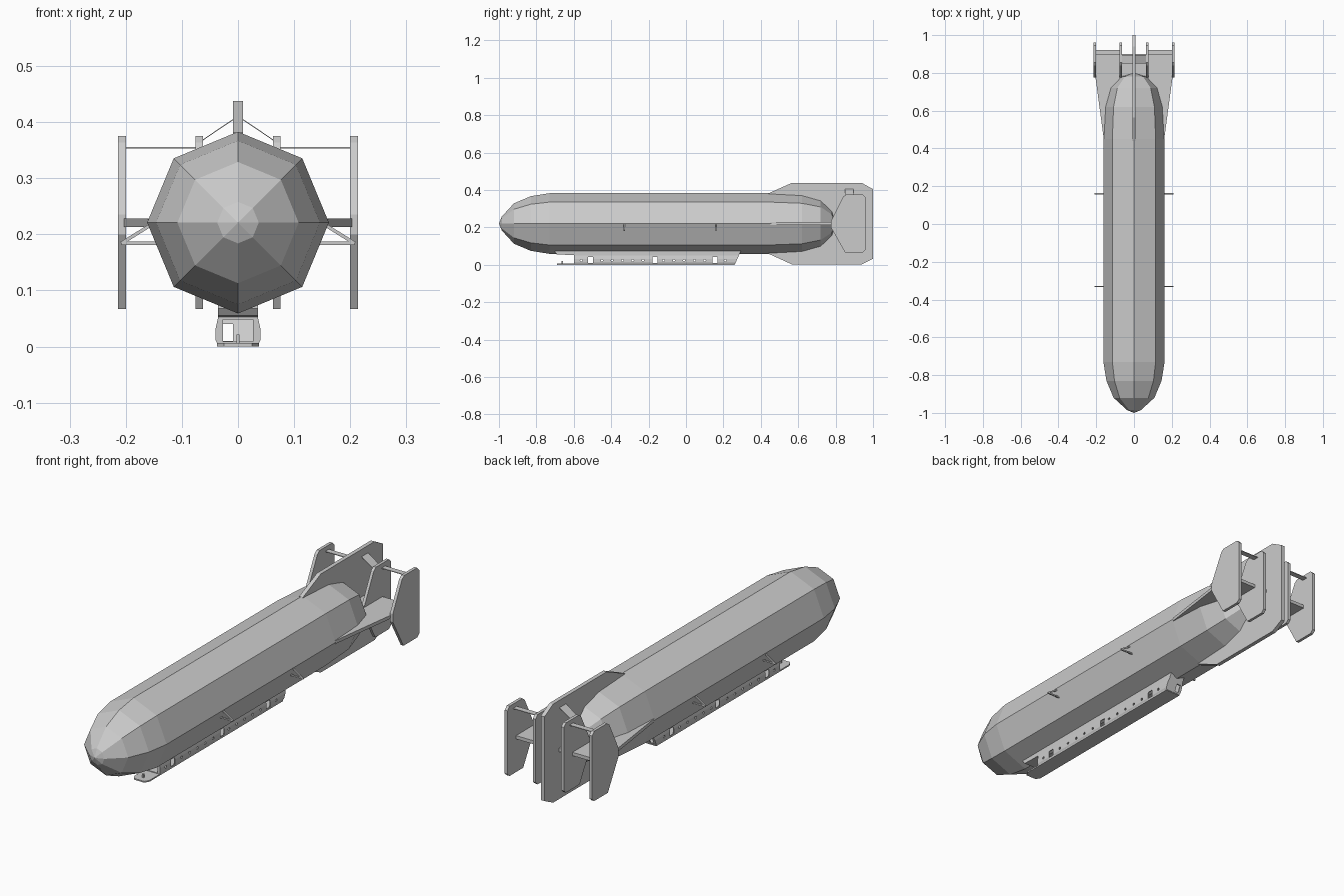
import bpy, bmesh, math
from mathutils import Vector

old = bpy.data.objects.get("Cube")
if old:
    bpy.data.objects.remove(old, do_unlink=True)

grey = bpy.data.materials.new("plain grey")
grey.use_nodes = True
grey.diffuse_color = (0.6, 0.6, 0.6, 1)
grey.node_tree.nodes["Principled BSDF"].inputs["Base Color"].default_value = (0.6, 0.6, 0.6, 1)

AXIS_Z = 0.221  # height of the hull centre line


def finish(name, bm):
    bmesh.ops.recalc_face_normals(bm, faces=bm.faces)
    mesh = bpy.data.meshes.new(name)
    bm.to_mesh(mesh)
    bm.free()
    mesh.materials.append(grey)
    obj = bpy.data.objects.new(name, mesh)
    bpy.context.collection.objects.link(obj)
    return obj


def loft(bm, rings):
    """Skin closed rings of equal length and cap both ends."""
    loops = [[bm.verts.new(p) for p in ring] for ring in rings]
    for a, b in zip(loops, loops[1:]):
        for i in range(len(a)):
            j = (i + 1) % len(a)
            bm.faces.new((a[i], a[j], b[j], b[i]))
    bm.faces.new(loops[0])
    bm.faces.new(loops[-1][::-1])


def side_plate(name, outline, x0, x1):
    """Plate with a (y, z) outline and thickness along x."""
    bm = bmesh.new()
    loft(bm, [[(x, y, z) for y, z in outline] for x in (x0, x1)])
    return finish(name, bm)


def flat_plate(name, outline, z0, z1):
    """Plate with an (x, y) outline and thickness along z."""
    bm = bmesh.new()
    loft(bm, [[(x, y, z) for x, y in outline] for z in (z0, z1)])
    return finish(name, bm)


def add_box(bm, x, y, z):
    loft(bm, [[(px, y[0], z[0]), (px, y[1], z[0]), (px, y[1], z[1]), (px, y[0], z[1])] for px in x])


def rod(name, start, end, radius):
    a, b = Vector(start), Vector(end)
    side = (b - a).cross(Vector((0, 1, 0))).normalized() * radius
    other = Vector((0, radius, 0))
    corners = (side + other, side - other, -side - other, -side + other)
    bm = bmesh.new()
    loft(bm, [[p + c for c in corners] for p in (a, b)])
    return finish(name, bm)


def cut(obj, cutter):
    cutter.hide_render = True
    mod = obj.modifiers.new("cut", "BOOLEAN")
    mod.operation, mod.solver, mod.object = "DIFFERENCE", "EXACT", cutter
    bpy.context.view_layer.objects.active = obj
    bpy.ops.object.modifier_apply(modifier=mod.name)
    bpy.data.objects.remove(cutter, do_unlink=True)


# Octagonal hull with a blunt nose and a tapered tail
profile = [(-0.985, 0.037), (-0.92, 0.108), (-0.83, 0.146), (-0.73, 0.162), (0.45, 0.162),
           (0.62, 0.153), (0.72, 0.125), (0.78, 0.068)]
bm = bmesh.new()
rings = []
for y, r in profile:
    rings.append([bm.verts.new((r * math.sin(k * math.pi / 4), y, AXIS_Z + r * math.cos(k * math.pi / 4)))
                  for k in range(8)])
nose, tail = bm.verts.new((0, -1, AXIS_Z)), bm.verts.new((0, 0.8, AXIS_Z))
for k in range(8):
    n = (k + 1) % 8
    bm.faces.new((nose, rings[0][k], rings[0][n]))
    bm.faces.new((tail, rings[-1][n], rings[-1][k]))
    for a, b in zip(rings, rings[1:]):
        bm.faces.new((a[k], b[k], b[n], a[n]))
finish("hull", bm)

# Large central vertical fin
side_plate("centre_fin", [(0.44, 0.382), (0.565, 0.438), (0.94, 0.438), (1, 0.405), (1, 0.033),
                          (0.94, 0.003), (0.565, 0.003), (0.44, 0.06)], -0.009, 0.009)

# Tailplane through the hull, with paired fins and linking planes
flat_plate("tailplane", [(-0.16, 0.45), (0.16, 0.45), (0.203, 0.77), (0.203, 0.9),
                         (-0.203, 0.9), (-0.203, 0.77)], 0.213, 0.228)
fin = [(0.775, 0.235), (0.84, 0.364), (0.855, 0.375), (0.945, 0.375), (0.96, 0.36), (0.96, 0.08),
       (0.945, 0.067), (0.85, 0.067), (0.775, 0.2)]
for s, label in ((1, "left"), (-1, "right")):
    side_plate(label + "_inner_fin", fin, s * 0.0625, s * 0.0755)
    side_plate(label + "_outer_fin", fin, s * 0.2, s * 0.2135)
    flat_plate(label + "_upper_plane", [(s * 0.07, 0.895), (s * 0.205, 0.895),
                                        (s * 0.205, 0.92), (s * 0.07, 0.92)], 0.353, 0.356)
    bm = bmesh.new()
    loft(bm, [[(s * x, y, z + d) for x, z, d in
               ((0.008, 0.404, 0), (0.066, 0.365, 0), (0.066, 0.365, 0.002), (0.008, 0.404, 0.002))]
              for y in (0.85, 0.895)])
    finish(label + "_fin_brace", bm)

    # Side outriggers
    for place, y in (("front", -0.33), ("rear", 0.16)):
        tip = (s * 0.208, y, 0.184)
        rod(f"{label}_{place}_outrigger_upper", (s * 0.155, y, 0.217), tip, 0.003)
        rod(f"{label}_{place}_outrigger_lower", (s * 0.14, y, 0.184), tip, 0.003)


# Hollow gondola under the hull
def gondola_ring(y, slope, inset):
    half = [(0.036, 0.003), (0.04, 0.012), (0.04, 0.032), (0.036, 0.05), (0.036, 0.08)]
    pts = [(x - inset, max(z, 0.003 + inset)) for x, z in half]
    pts[-1] = (pts[-1][0], 0.08 - inset)
    pts += [(-x, z) for x, z in reversed(pts)]
    return [(x, y + slope * z, z) for x, z in pts]


def gondola_solid(name, front, rear, inset):
    bm = bmesh.new()
    loft(bm, [gondola_ring(front, 0, inset), gondola_ring(rear, 0.45, inset)])
    return finish(name, bm)


gondola = gondola_solid("gondola", -0.6, 0.26, 0)
cut(gondola, gondola_solid("gondola_hollow", -0.594, 0.254, 0.004))

# Doors, portholes and end doorways
bm = bmesh.new()
doors = (-0.51, -0.165, 0.155)
for y in doors:
    add_box(bm, (-0.06, 0.06), (y - 0.013, y + 0.013), (0.01, 0.041))
for k in range(15):
    y = -0.56 + 0.055 * k
    if min(abs(y - d) for d in doors) > 0.024:
        loft(bm, [[(x, y + 0.006 * math.cos(a * math.pi / 4), 0.024 + 0.006 * math.sin(a * math.pi / 4))
                   for a in range(8)] for x in (-0.06, 0.06)])
add_box(bm, (-0.027, 0.027), (-0.62, -0.585), (0.009, 0.048))
add_box(bm, (-0.028, -0.009), (0.24, 0.3), (0.01, 0.04))
cut(gondola, finish("gondola_openings", bm))

# Floor with a front balcony, canopy and post
flat_plate("gondola_floor", [(-0.037, 0.26), (-0.037, -0.67), (-0.025, -0.69), (0.025, -0.69),
                             (0.037, -0.67), (0.037, 0.26)], 0, 0.006)
side_plate("front_canopy", [(-0.7, 0.068), (-0.69, 0.055), (-0.595, 0.053), (-0.595, 0.08), (-0.7, 0.08)],
           -0.036, 0.036)
bm = bmesh.new()
add_box(bm, (-0.003, 0.003), (-0.665, -0.658), (0.004, 0.022))
finish("balcony_post", bm)
